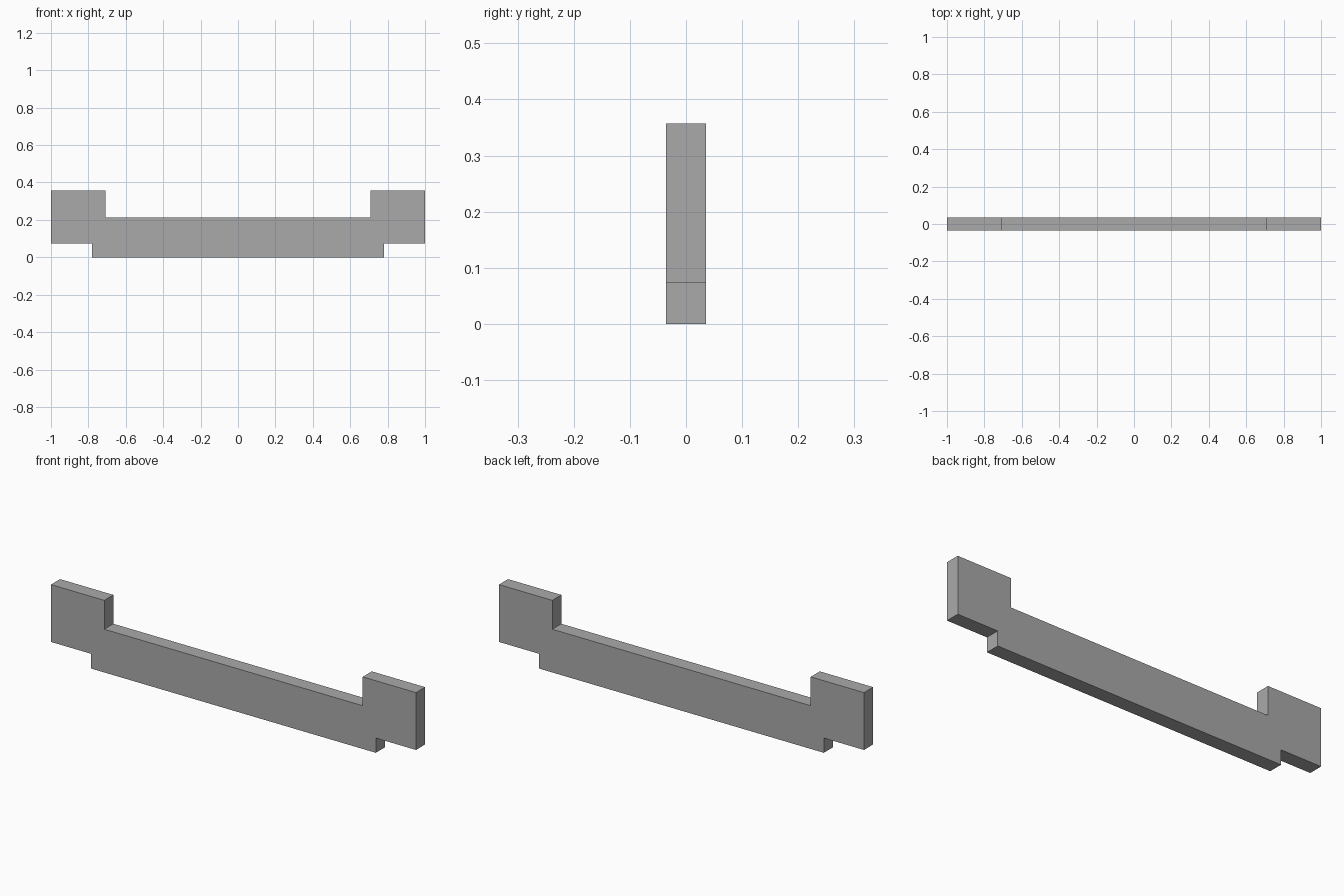
import bpy
import bmesh

cube = bpy.data.objects.get("Cube")
if cube:
    bpy.data.objects.remove(cube, do_unlink=True)

# Plain grey finish
grey = bpy.data.materials.new("plain grey")
grey.use_nodes = True
colour = (0.4, 0.4, 0.4, 1)
grey.diffuse_color = colour
grey.node_tree.nodes["Principled BSDF"].inputs["Base Color"].default_value = colour

# Half outline of the board, mirrored to make the notched profile
thickness = 0.071
half = [(0.78, 0), (0.78, 0.073), (1, 0.073), (1, 0.357), (0.708, 0.357), (0.708, 0.214)]
outline = half + [(-x, z) for x, z in reversed(half)]

# Extrude the profile through the thickness
bm = bmesh.new()
face = bm.faces.new([bm.verts.new((x, -thickness / 2, z)) for x, z in outline])
extruded = bmesh.ops.extrude_face_region(bm, geom=[face], use_keep_orig=True)
back = [v for v in extruded["geom"] if isinstance(v, bmesh.types.BMVert)]
bmesh.ops.translate(bm, verts=back, vec=(0, thickness, 0))
bmesh.ops.recalc_face_normals(bm, faces=bm.faces)

mesh = bpy.data.meshes.new("notched_board")
bm.to_mesh(mesh)
bm.free()
mesh.materials.append(grey)
board = bpy.data.objects.new("notched_board", mesh)
bpy.context.collection.objects.link(board)
